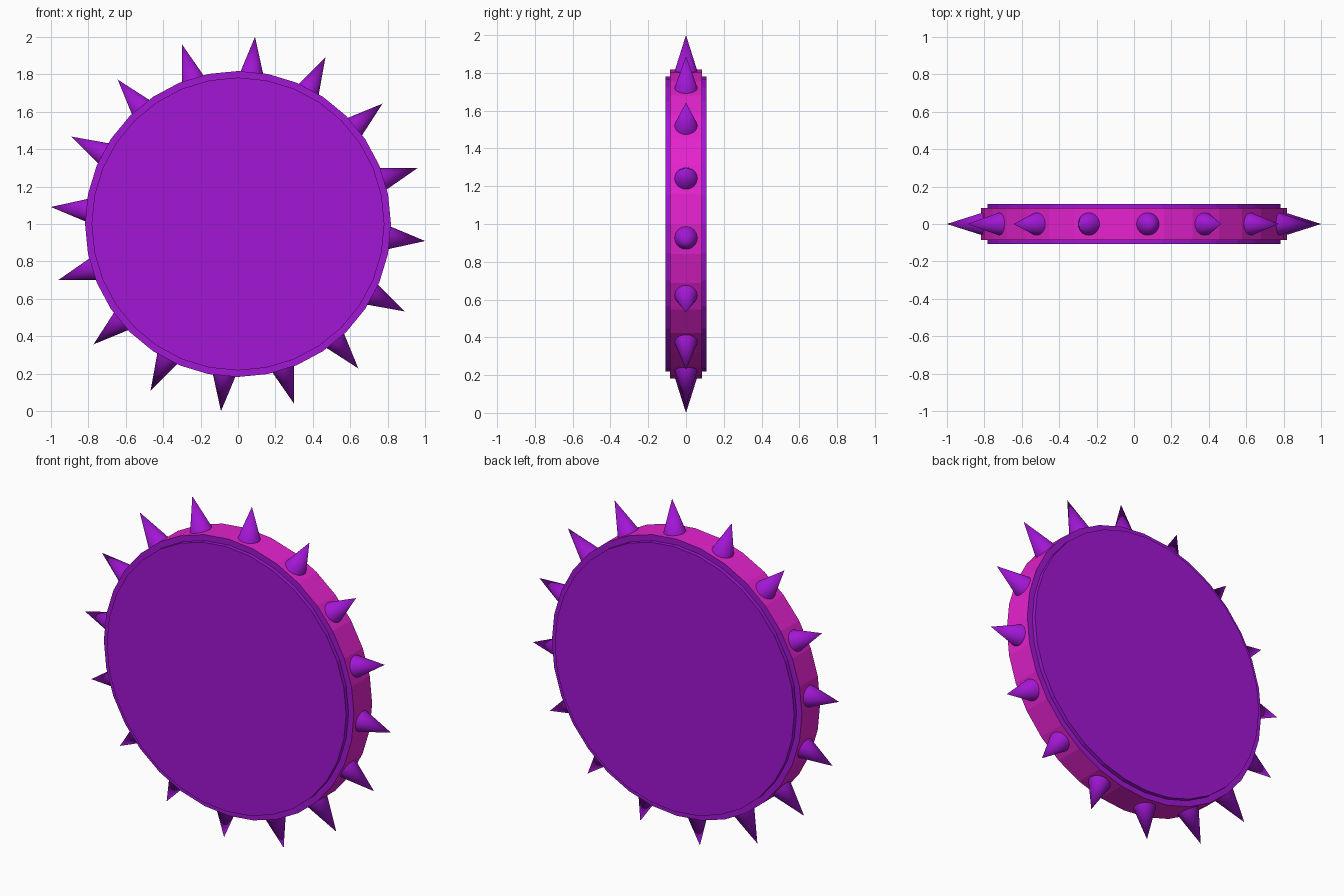
import bpy
from math import radians, sin, cos, pi
from mathutils import Vector

if "Cube" in bpy.data.objects:
    bpy.data.objects.remove(bpy.data.objects["Cube"])


def material(name, color):
    m = bpy.data.materials.new(name)
    m.diffuse_color = (*color, 1)
    m.use_nodes = True
    m.node_tree.nodes["Principled BSDF"].inputs["Base Color"].default_value = m.diffuse_color
    return m


purple = material("purple", (0.36, 0.008, 0.66))
pink = material("pink", (0.78, 0.016, 0.62))
CENTRE = Vector((0, 0, 1))


def disc(name, radius, depth):
    bpy.ops.mesh.primitive_cylinder_add(vertices=32, radius=radius, depth=depth,
                                        location=CENTRE, rotation=(pi / 2, 0, 0))
    ob = bpy.context.object
    ob.name = name
    ob.data.materials.append(purple)
    return ob


# Raised round faces, front and back
disc("face_disc", 0.782, 0.216)

# Wider rim: purple sides, pink outer band
rim = disc("rim_band", 0.817, 0.17)
rim.data.materials.append(pink)
for f in rim.data.polygons:
    if len(f.vertices) == 4:
        f.material_index = 1

# Sixteen spikes around the rim
BASE, TIP = 0.785, 1.004
for i in range(16):
    a = radians(-5.2 + 22.5 * i)
    out = Vector((cos(a), 0, sin(a)))
    bpy.ops.mesh.primitive_cone_add(vertices=32, radius1=0.069, radius2=0, depth=TIP - BASE,
                                    location=CENTRE + out * (BASE + TIP) / 2,
                                    rotation=(0, pi / 2 - a, 0))
    spike = bpy.context.object
    spike.name = f"spike_{i + 1}"
    spike.data.materials.append(purple)
    bpy.ops.object.shade_smooth_by_angle(angle=radians(40))
